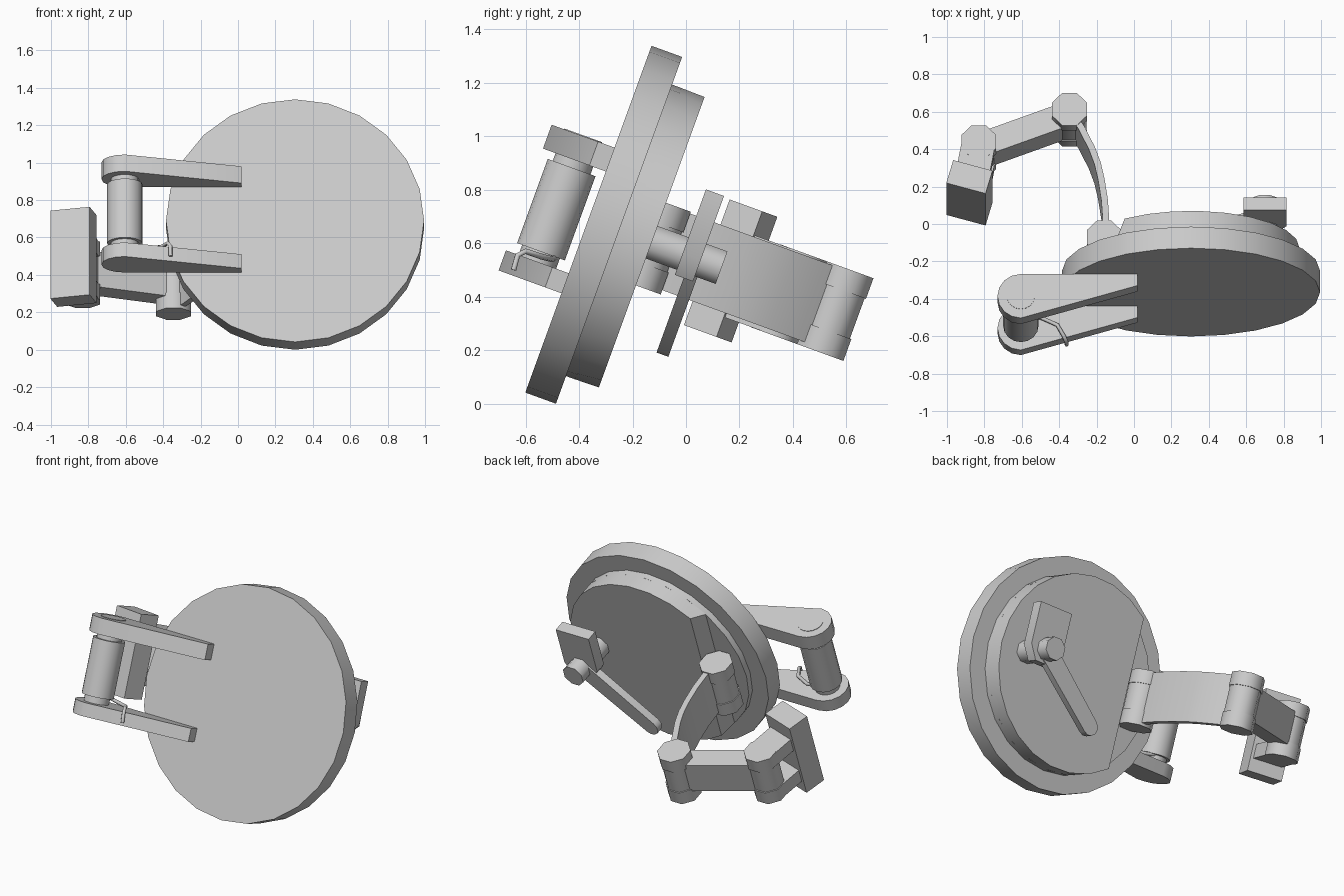
import bpy, bmesh, math
from mathutils import Matrix, Vector

if "Cube" in bpy.data.objects:
    bpy.data.objects.remove(bpy.data.objects["Cube"])

# Local frame: x across, v through the door (0 = front face), w up the door face
FRAME = Matrix.Translation((0, -0.365, 0.69)) @ Matrix.Rotation(math.radians(-20), 4, 'X')
grey = bpy.data.materials.new("light_grey")
grey.diffuse_color = (0.6, 0.6, 0.6, 1)
grey.use_nodes = True
grey.node_tree.nodes["Principled BSDF"].inputs["Base Color"].default_value = grey.diffuse_color


def finish(name, bm, matrix=FRAME):
    bmesh.ops.recalc_face_normals(bm, faces=bm.faces)
    bm.transform(matrix)
    me = bpy.data.meshes.new(name)
    bm.to_mesh(me)
    bm.free()
    me.materials.append(grey)
    ob = bpy.data.objects.new(name, me)
    bpy.context.collection.objects.link(ob)
    bpy.ops.object.select_all(action='DESELECT')
    ob.select_set(True)
    bpy.context.view_layer.objects.active = ob
    bpy.ops.object.shade_smooth_by_angle(angle=math.radians(46))
    return ob


def prism(name, outline, axis, a, b, outline_b=None):
    """Extrude an outline from a to b along v (outline is x,w) or w (outline is x,v)."""
    def place(p, d):
        return (p[0], d, p[1]) if axis == 'v' else (p[0], p[1], d)
    bm = bmesh.new()
    lo = [bm.verts.new(place(p, a)) for p in outline]
    hi = [bm.verts.new(place(p, b)) for p in (outline_b or outline)]
    bm.faces.new(lo)
    bm.faces.new(hi)
    n = len(lo)
    for i in range(n):
        j = (i + 1) % n
        bm.faces.new((lo[i], lo[j], hi[j], hi[i]))
    return finish(name, bm)


def arc(cx, cy, r, start, end, n):
    return [(cx + r * math.cos(math.radians(start + (end - start) * i / n)),
             cy + r * math.sin(math.radians(start + (end - start) * i / n))) for i in range(n + 1)]


def ring(cx, cy, r, n, turn=0):
    return arc(cx, cy, r, turn, turn + 360, n)[:-1]


def strip(points, thick):
    """Outline of a band of constant thickness along a path."""
    left, right = [], []
    for i, p in enumerate(points):
        q0, q1 = Vector(points[max(i - 1, 0)]), Vector(points[min(i + 1, len(points) - 1)])
        d = (q1 - q0).normalized() * thick / 2
        left.append((p[0] - d.y, p[1] + d.x))
        right.append((p[0] + d.y, p[1] - d.x))
    return left + right[::-1]


# Round door: outer disc, thin inner step, thick inner plate with one side cut away
CX = 0.305
prism("door_disc", ring(CX, 0, 0.69, 24), 'v', 0, 0.122)
prism("inner_step", ring(CX, 0, 0.58, 24), 'v', 0.12, 0.16)


def cut_disc(chord):
    a = math.degrees(math.acos((chord - CX) / 0.58))
    return arc(CX, 0, 0.58, -a, a, 18)


prism("inner_plate", cut_disc(-0.09), 'v', 0.158, 0.252, cut_disc(-0.05))

# Front handle: two tapered brackets holding an upright grip
GX, GV = -0.605, -0.125
bracket = [(0.02, 0)] + arc(GX, GV, 0.125, 90, 270, 8) + [(0.02, -0.065)]
prism("upper_bracket", bracket, 'w', 0.19, 0.285)
prism("lower_bracket", bracket, 'w', -0.295, -0.215)
prism("grip", ring(GX, GV, 0.095, 16), 'w', -0.175, 0.16)
prism("grip_core", ring(GX, GV, 0.075, 16), 'w', -0.25, 0.288)

# Bent wire spring beside the lower bracket
cu = bpy.data.curves.new("wire_spring", 'CURVE')
cu.dimensions = '3D'
cu.bevel_depth = 0.011
cu.bevel_resolution = 1
cu.use_fill_caps = True
wire = [(-0.36, -0.645, 0.50), (-0.362, -0.63, 0.555), (-0.375, -0.6, 0.57),
        (-0.41, -0.54, 0.55), (-0.5, -0.5, 0.54), (-0.57, -0.49, 0.55)]
sp = cu.splines.new('POLY')
sp.points.add(len(wire) - 1)
for pt, co in zip(sp.points, wire):
    pt.co = (*co, 1)
cu.materials.append(grey)
bpy.context.collection.objects.link(bpy.data.objects.new("wire_spring", cu))

# Back latch: spindle, square tab and slanted lever
LX = 0.70
prism("latch_spindle", ring(LX, 0, 0.07, 8, 22.5), 'v', 0.24, 0.53)
prism("latch_tab", [(LX - 0.115, 0.255), (LX + 0.115, 0.255), (LX + 0.115, 0.0),
                    (LX + 0.06, -0.085), (LX - 0.06, -0.085), (LX - 0.115, 0.0)], 'v', 0.375, 0.447)
EX, EW = 0.285, -0.33
slope = math.degrees(math.atan2(EW, EX - LX))
lever = arc(EX, EW, 0.052, slope - 90, slope + 90, 6) + arc(LX, 0, 0.06, slope + 90, slope + 270, 6)
prism("latch_lever", lever, 'v', 0.41, 0.457)

# Three hinge barrels, each with two end knuckles and a slimmer middle
BARRELS = [(-0.16, 0.258), (-0.345, 0.985), (-0.83, 0.80)]
for i, (bx, bv) in enumerate(BARRELS):
    for part, r, a, b in (("top", 0.1, 0.075, 0.157), ("middle", 0.094, -0.09, 0.08),
                          ("bottom", 0.1, -0.172, -0.085)):
        prism(f"hinge_{i + 1}_{part}", ring(bx, bv, r, 8, 22.5), 'w', a, b)

# Curved first link, straight second link
prism("curved_link", strip([(-0.15, 0.27), (-0.15, 0.36), (-0.157, 0.47), (-0.175, 0.59), (-0.195, 0.68),
                            (-0.225, 0.765), (-0.28, 0.88), (-0.345, 0.985)], 0.035), 'w', -0.155, 0.15)
prism("straight_link", strip(BARRELS[1:], 0.135), 'w', -0.1, 0.1)

# Wall plate, turned a little, with two lugs reaching to the last hinge
for name, a, b in (("upper_lug", 0.07, 0.156), ("lower_lug", -0.171, -0.085)):
    prism(name, strip([BARRELS[2], (-0.87, 0.58)], 0.18), 'w', a, b)
d = Vector((0.105, -0.03))
c = Vector((-0.88, 0.566))
prism("wall_plate", strip([tuple(c - d), tuple(c + d)], 0.135), 'w', -0.25, 0.25)
